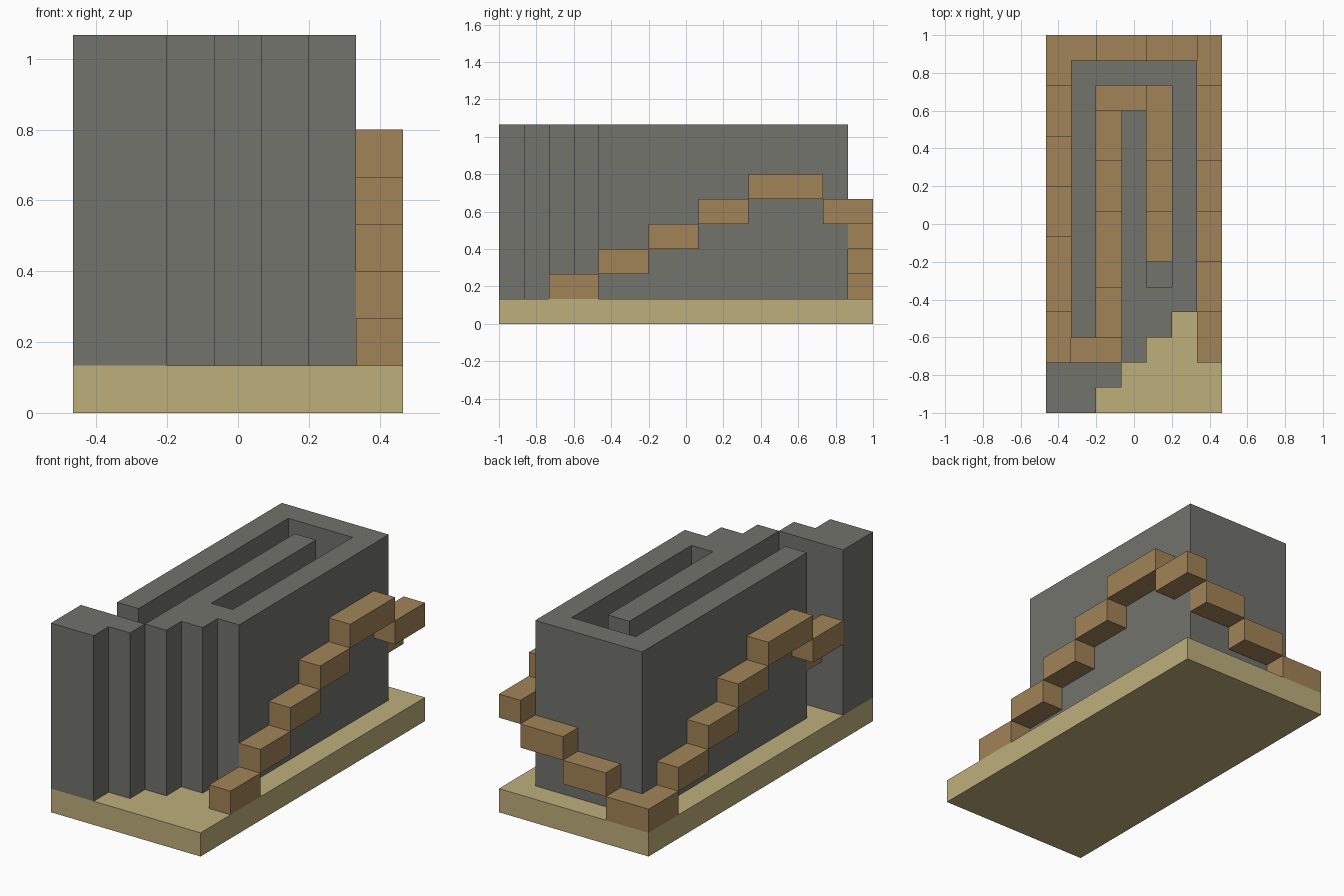
import bpy
import bmesh
from mathutils import Vector

cube = bpy.data.objects.get("Cube")
if cube:
    bpy.data.objects.remove(cube, do_unlink=True)

UNIT = 2 / 15                       # one block
CENTRE = Vector((3.5, 7.5, 0))      # plan centre in blocks


def srgb(*rgb):
    return tuple(((c / 255 + 0.055) / 1.055) ** 2.4 for c in rgb) + (1,)


def material(name, color):
    mat = bpy.data.materials.new(name)
    mat.use_nodes = True
    mat.diffuse_color = color
    mat.node_tree.nodes["Principled BSDF"].inputs["Base Color"].default_value = color
    return mat


STONE = material("grey stone", srgb(113, 115, 107))
WOOD = material("brown wood", srgb(162, 132, 87))
SAND = material("pale sand", srgb(190, 175, 123))


def prism(name, outline, bottom, top, mat):
    """Extrude a plan outline, given in blocks, between two levels."""
    bm = bmesh.new()
    verts = [bm.verts.new((Vector((x, y, bottom)) - CENTRE) * UNIT) for x, y in outline]
    face = bm.faces.new(verts)
    side = bmesh.ops.extrude_face_region(bm, geom=[face])
    raised = [v for v in side["geom"] if isinstance(v, bmesh.types.BMVert)]
    bmesh.ops.translate(bm, verts=raised, vec=(0, 0, (top - bottom) * UNIT))
    bmesh.ops.recalc_face_normals(bm, faces=bm.faces)
    mesh = bpy.data.meshes.new(name)
    bm.to_mesh(mesh)
    bm.free()
    mesh.materials.append(mat)
    obj = bpy.data.objects.new(name, mesh)
    bpy.context.collection.objects.link(obj)


def box(name, x0, y0, x1, y1, bottom, top, mat):
    prism(name, [(x0, y0), (x1, y0), (x1, y1), (x0, y1)], bottom, top, mat)


# Ground slab
box("base_slab", 0, 0, 7, 15, 0, 1, SAND)

# Folded spiral wall and the stepped front block
prism("spiral_wall", [(3, 2), (4, 2), (4, 3), (5, 3), (5, 4), (6, 4), (6, 14), (1, 14),
                      (1, 3), (2, 3), (2, 13), (5, 13), (5, 5), (4, 5), (4, 12), (3, 12)],
      1, 8, STONE)
prism("front_wall", [(0, 0), (2, 0), (2, 1), (3, 1), (3, 2), (0, 2)], 1, 8, STONE)

# Landing at the inner end of the walkway
box("end_landing", 4, 5, 5, 6, 1, 3, STONE)

# Walkway: straight legs as (direction, step lengths), climbing and falling by one block
LEGS = [
    ("left_stair", (6, 2), (0, 1), [(2, 1), (2, 2), (2, 3), (2, 4), (3, 5), (2, 4)]),
    ("back_stair", (5, 14), (-1, 0), [(2, 3), (2, 2), (1, 1)]),
    ("right_stair", (0, 14), (0, -1), [(2, 1), (2, 2), (2, 3), (2, 4), (3, 5), (2, 4)]),
    ("passage_stair", (1, 2), (1, 0), [(2, 3)]),
    ("inner_right_stair", (2, 3), (0, 1), [(2, 2), (3, 1), (2, 2), (2, 3)]),
    ("inner_back_stair", (2, 12), (1, 0), [(2, 4)]),
    ("inner_left_stair", (4, 12), (0, -1), [(3, 5), (2, 4), (2, 3)]),
]
for name, (x, y), (dx, dy), steps in LEGS:
    for number, (length, level) in enumerate(steps, 1):
        ex, ey = x + dx * (length - 1), y + dy * (length - 1)
        box(f"{name}_{number}", min(x, ex), min(y, ey), max(x, ex) + 1, max(y, ey) + 1,
            level, level + 1, WOOD)
        x, y = ex + dx, ey + dy
